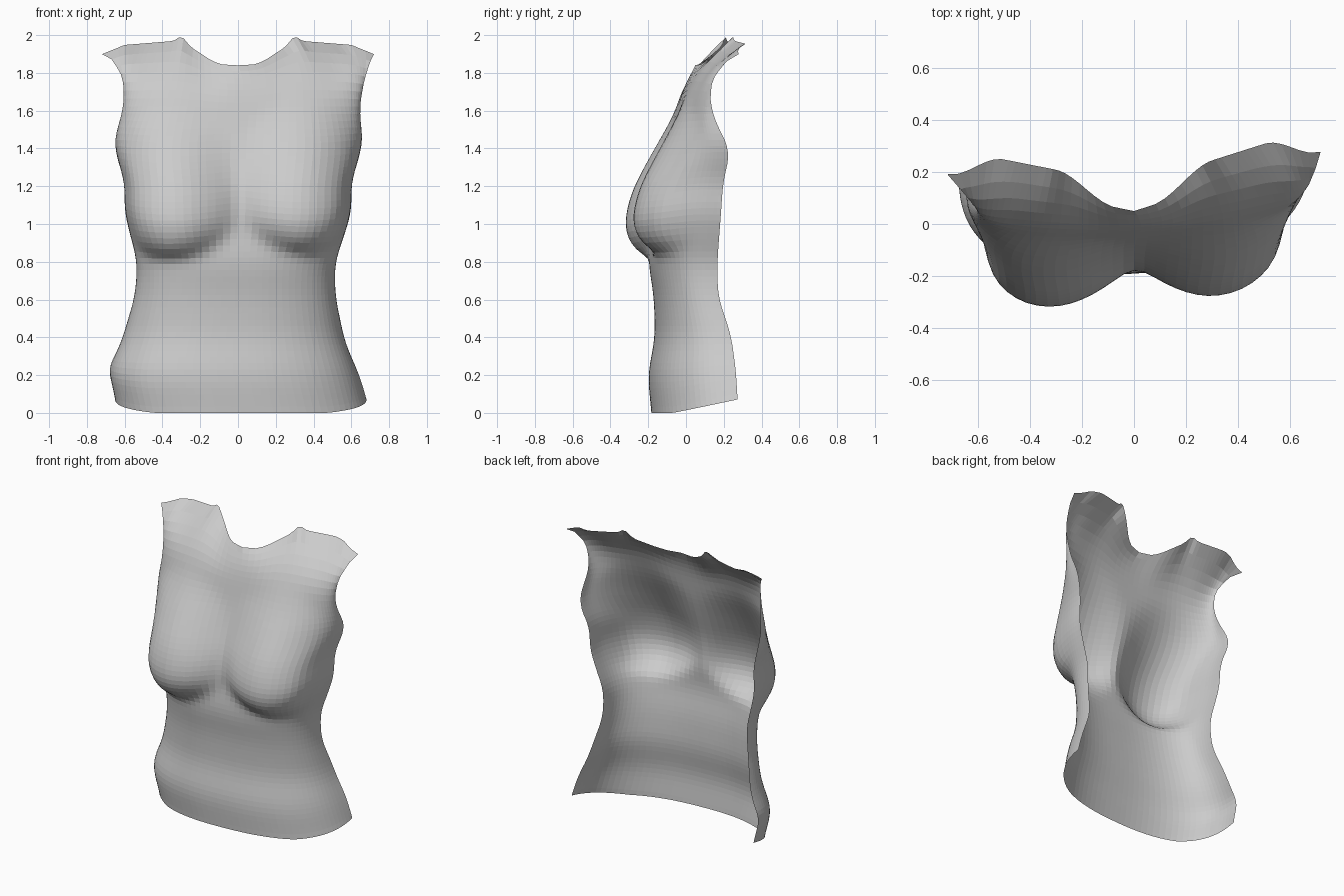
import bpy, bmesh, math

if "Cube" in bpy.data.objects:
    bpy.data.objects.remove(bpy.data.objects["Cube"])

# level, half width, x shift, centre-front y, side-edge y, squareness of section
LEVELS = [
    (0.00, .665, .015, -.180, .232, 2.4), (0.20, .658, -.03, -.197, .225, 2.5),
    (0.40, .585, -.025, -.158, .208, 2.5), (0.62, .530, -.015, -.165, .138, 2.6),
    (0.80, .522, -.01, -.195, .135, 2.8), (0.90, .555, -.005, -.185, .140, 3.2),
    (1.07, .602, .00, -.165, .150, 3.7), (1.22, .598, .00, -.135, .160, 3.5),
    (1.38, .650, .00, -.095, .195, 3.0), (1.48, .656, .005, -.070, .150, 2.8),
    (1.58, .625, .015, -.048, .098, 2.5), (1.70, .630, .03, -.020, .085, 2.0),
    (1.78, .655, .03, .010, .120, 1.5), (1.84, .720, .00, .050, .235, 1.0)]
# neckline and shoulder rim height by distance from the middle
RIM = [(0, 1.84), (.09, 1.845), (.14, 1.865), (.27, 1.95), (.35, 1.968),
       (.6, 1.948), (.73, 1.895)]
COLS, ROWS, TOP = 48, 56, 1.84


def lookup(table, key):
    for a, b in zip(table, table[1:]):
        if key <= b[0]:
            f = (key - a[0]) / (b[0] - a[0])
            return [p + (q - p) * f for p, q in zip(a, b)][1:]
    return list(table[-1][1:])


def section(z):
    # average over a small window so the levels blend softly
    h = min(.06, z, TOP - z)
    rows = [lookup(LEVELS, z + h * k / 2) for k in (-2, -1, 0, 1, 2)]
    return [sum(col) / 5 for col in zip(*rows)]


def smooth(a, b, v):
    t = min(1, max(0, (v - a) / (b - a)))
    return t * t * (3 - 2 * t)


def breast(x, z, side):
    cz = 1.10 if side > 0 else 1.07
    dx = x * side - .36
    dz = (z - cz) / (.25 if z < cz else .56)
    up = max(0, dz)
    dx /= (.28 if dx > 0 else .345) * (1 + .45 * up)
    r2 = dx * dx + dz * dz
    if r2 >= 1:
        return 0
    return (1 - r2) ** (.65 + .7 * smooth(0, .5, up) + .3 * smooth(0, .6, -dx))


def point(i, j):
    zn = TOP * j / ROWS
    w, cx, yc, ye, n = section(zn)
    a = (i / COLS * 2 - 1) * math.pi / 2
    s, c = abs(math.sin(a)), abs(math.cos(a))
    r = (s ** n + c ** n) ** (-1 / n)
    t = r * s
    x = cx + math.copysign(w * t, a)
    y = yc + (ye - yc) * (1 - r * c)
    # breasts, drooping slightly at the fold
    b = (breast(x, zn, 1) + breast(x, zn, -1)) * (1 - smooth(.92, 1, t))
    y -= .15 * b
    z = zn - .035 * b
    # shoulders rise and lean back, with a small point beside the neck
    z += (lookup(RIM, abs(x))[0] - TOP) * max(0, (zn - 1.5) / .34) ** 2
    z += .04 * max(0, 1 - abs(abs(x) - .30) / .045) * smooth(1.77, TOP, zn)
    y += .10 * max(0, (zn - 1.62) / .22) ** 2 * smooth(.1, .42, t) * (1 - smooth(.7, 1, t))
    # hem rises toward the back
    z += max(0, .075 * (y + .1) / .35) * (1 - smooth(0, .4, zn))
    # slight twist of the body
    return x, y + .06 * x, z


bm = bmesh.new()
grid = [[bm.verts.new(point(i, j)) for i in range(COLS + 1)] for j in range(ROWS + 1)]
for j in range(ROWS):
    for i in range(COLS):
        bm.faces.new((grid[j][i], grid[j][i + 1], grid[j + 1][i + 1], grid[j + 1][i]))
# relax the interior so the fold lines run cleanly
inner = [v for v in bm.verts if not v.is_boundary]
for _ in range(4):
    bmesh.ops.smooth_vert(bm, verts=inner, factor=.5,
                          use_axis_x=True, use_axis_y=True, use_axis_z=True)
mesh = bpy.data.meshes.new("torso_shell")
bm.to_mesh(mesh)
bm.free()
torso = bpy.data.objects.new("torso_shell", mesh)
bpy.context.collection.objects.link(torso)
